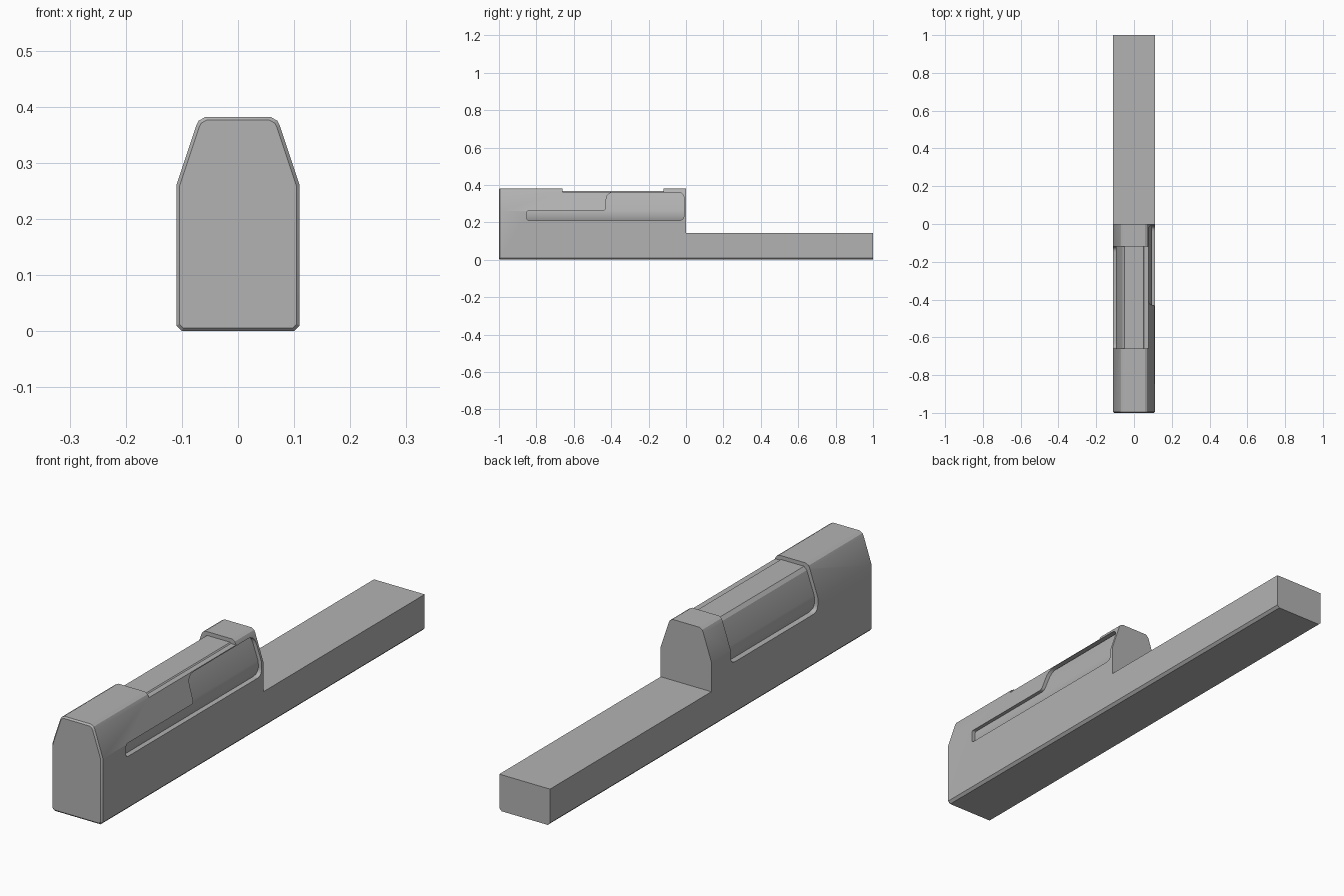
import bpy, bmesh, math
from mathutils import Vector

cube = bpy.data.objects.get("Cube")
if cube:
    bpy.data.objects.remove(cube)

steel = bpy.data.materials.new("plain grey")
steel.use_nodes = True
grey = (0.45, 0.45, 0.45, 1)
steel.diffuse_color = grey
steel.node_tree.nodes["Principled BSDF"].inputs["Base Color"].default_value = grey


def rounded(corners, steps=5):
    """Outline from (u, v, radius) corners, each rounded by a small curve."""
    pts = []
    for i, (u, v, r) in enumerate(corners):
        c = Vector((u, v))
        if not r:
            pts.append(c)
            continue
        p = c + (Vector(corners[i - 1][:2]) - c).normalized() * r
        q = c + (Vector(corners[(i + 1) % len(corners)][:2]) - c).normalized() * r
        for s in range(steps + 1):
            t = s / steps
            pts.append(p * (1 - t) ** 2 + c * 2 * t * (1 - t) + q * t * t)
    return pts


def prism(name, outline, axis, start, end, front_bevel=0):
    """Extrude an outline along x (outline in y, z) or along y (outline in x, z)."""
    bm = bmesh.new()
    place = (lambda p, d: (d, p[0], p[1])) if axis == "x" else (lambda p, d: (p[0], d, p[1]))
    face = bm.faces.new([bm.verts.new(place(p, start)) for p in outline])
    new = bmesh.ops.extrude_face_region(bm, geom=[face])["geom"]
    shift = Vector(place((0, 0), end - start))
    bmesh.ops.translate(bm, vec=shift, verts=[g for g in new if isinstance(g, bmesh.types.BMVert)])
    bmesh.ops.recalc_face_normals(bm, faces=bm.faces)
    if front_bevel:
        rim = [e for e in bm.edges if all(abs(v.co.y - start) < 1e-5 for v in e.verts)]
        bmesh.ops.bevel(bm, geom=rim, offset=front_bevel, segments=1, affect="EDGES")
    mesh = bpy.data.meshes.new(name)
    bm.to_mesh(mesh)
    bm.free()
    mesh.materials.append(steel)
    obj = bpy.data.objects.new(name, mesh)
    bpy.context.collection.objects.link(obj)
    return obj


def cut(obj, cutter):
    """Subtract a cutter, keep the result and discard the cutter."""
    mod = obj.modifiers.new("cut", "BOOLEAN")
    mod.operation, mod.solver, mod.object = "DIFFERENCE", "EXACT", cutter
    graph = bpy.context.evaluated_depsgraph_get()
    mesh = bpy.data.meshes.new_from_object(obj.evaluated_get(graph))
    obj.modifiers.clear()
    obj.data = mesh
    bpy.data.objects.remove(cutter)


def mirrored(half):
    return half + [(-x, z) for x, z in reversed(half)]


# Main housing: tapered cross-section with chamfered bottom edges
section = mirrored([(0.10, 0), (0.11, 0.01), (0.11, 0.26), (0.075, 0.365),
                    (0.07, 0.375), (0.058, 0.382)])
body = prism("housing", section, "y", -1, 1, front_bevel=0.006)

# Step down to the low rear bar
cut(body, prism("rear_step", [(0, 0.143), (1.2, 0.143), (1.2, 0.6), (0, 0.6)], "x", -0.3, 0.3))

# Window and long slot on the left side
window = rounded([(-0.85, 0.21, 0.01), (-0.01, 0.21, 0.03), (-0.01, 0.36, 0.035),
                  (-0.425, 0.36, 0.04), (-0.43, 0.262, 0.015), (-0.85, 0.262, 0.01)])
cut(body, prism("window_cutter", window, "x", 0.04, 0.3))

# Open recess on the right side
recess = rounded([(-0.66, 0.205, 0.03), (-0.12, 0.205, 0.03), (-0.12, 0.5, 0), (-0.66, 0.5, 0)])
cut(body, prism("recess_cutter", recess, "x", -0.3, -0.03))

# Lowered top between the front and rear blocks
saddle = [(-0.66, 0.363), (-0.12, 0.363), (-0.12, 0.5), (-0.66, 0.5)]
cut(body, prism("saddle_cutter", saddle, "x", -0.3, 0.3))

# Inner sliding core seen through the openings
core_section = mirrored([(0.08, 0.19), (0.092, 0.215), (0.096, 0.24), (0.094, 0.265),
                         (0.062, 0.355), (0.05, 0.367)])
core = prism("inner_core", core_section, "y", -0.88, -0.008)

for obj in (body, core):
    bpy.ops.object.select_all(action="DESELECT")
    obj.select_set(True)
    bpy.context.view_layer.objects.active = obj
    bpy.ops.object.shade_smooth_by_angle(angle=math.radians(25))
